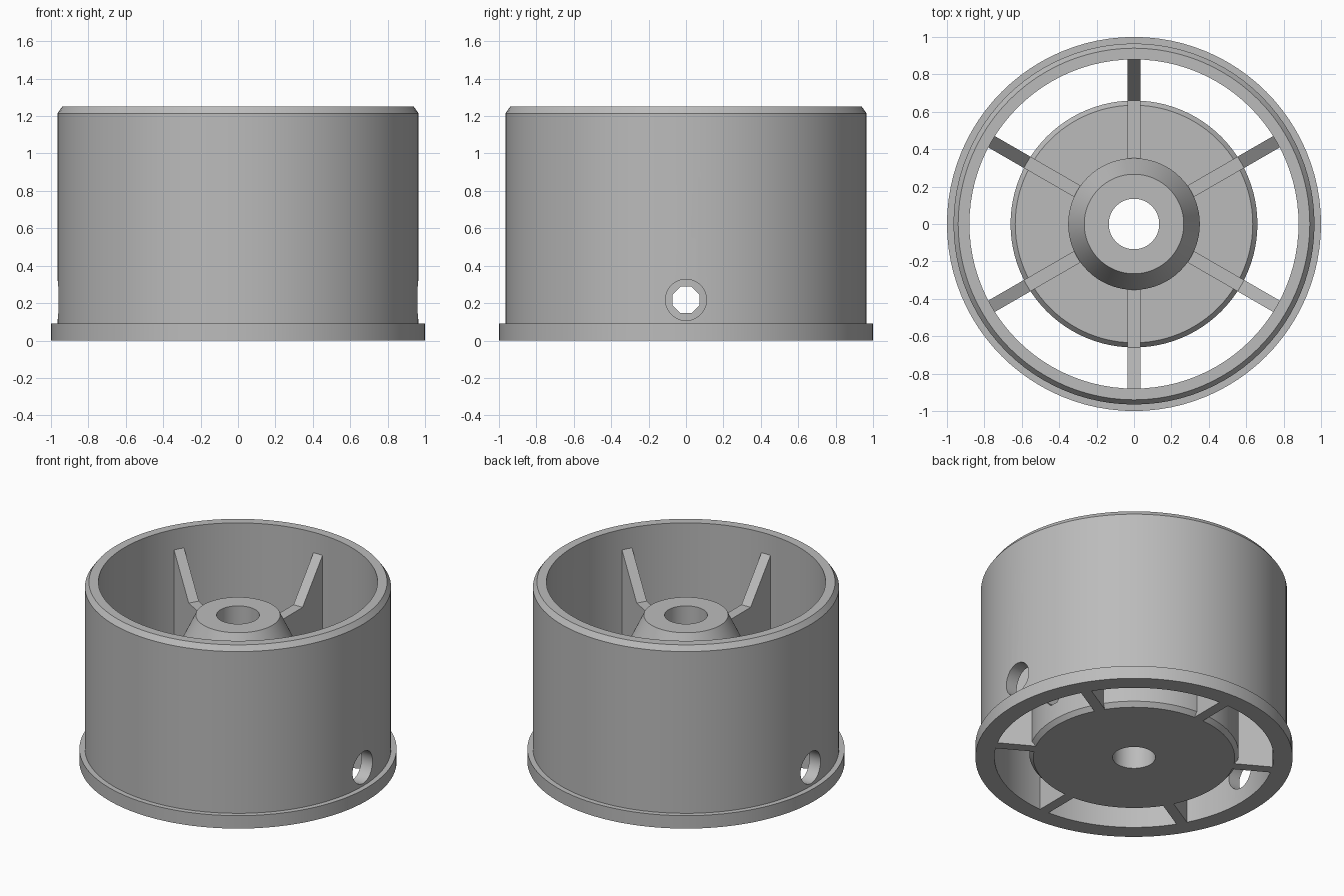
import bpy, bmesh, math
from mathutils import Matrix, Vector

cube = bpy.data.objects.get("Cube")
if cube:
    bpy.data.objects.remove(cube, do_unlink=True)

grey = bpy.data.materials.new("grey_plastic")
grey.use_nodes = True
colour = (0.5, 0.5, 0.5, 1)
grey.diffuse_color = colour
grey.node_tree.nodes["Principled BSDF"].inputs["Base Color"].default_value = colour


def make_object(name, bm):
    bmesh.ops.recalc_face_normals(bm, faces=bm.faces)
    mesh = bpy.data.meshes.new(name)
    bm.to_mesh(mesh)
    bm.free()
    mesh.materials.append(grey)
    obj = bpy.data.objects.new(name, mesh)
    bpy.context.collection.objects.link(obj)
    return obj


def activate(obj):
    bpy.ops.object.select_all(action='DESELECT')
    obj.select_set(True)
    bpy.context.view_layer.objects.active = obj


def lathe(name, profile, steps=96):
    """Spin a closed (radius, height) profile about z."""
    bm = bmesh.new()
    verts = [bm.verts.new((r, 0, z)) for r, z in profile]
    edges = [bm.edges.new((a, b)) for a, b in zip(verts, verts[1:] + verts[:1])]
    bmesh.ops.spin(bm, geom=verts + edges, cent=(0, 0, 0), axis=(0, 0, 1),
                   angle=math.tau, steps=steps, use_merge=True)
    bmesh.ops.remove_doubles(bm, verts=bm.verts, dist=1e-5)
    return make_object(name, bm)


def drill_along_x(obj, radius, sides, z):
    """Cut a straight cross hole through both sides."""
    bm = bmesh.new()
    spin = Matrix.Rotation(math.pi / sides, 4, 'Z')
    turn = Matrix.Rotation(math.pi / 2, 4, 'Y')
    bmesh.ops.create_cone(bm, cap_ends=True, segments=sides, radius1=radius,
                          radius2=radius, depth=3,
                          matrix=Matrix.Translation((0, 0, z)) @ turn @ spin)
    cutter = make_object("hole_cutter", bm)
    cutter.hide_render = True
    activate(obj)
    mod = obj.modifiers.new("cross_hole", 'BOOLEAN')
    mod.operation = 'DIFFERENCE'
    mod.solver = 'EXACT'
    mod.object = cutter
    bpy.ops.object.modifier_apply(modifier=mod.name)
    bpy.data.objects.remove(cutter, do_unlink=True)


def smooth(obj):
    activate(obj)
    bpy.ops.object.shade_smooth_by_angle(angle=math.radians(25))


# Outer drum with bottom flange and chamfered top lip
rim = lathe("rim", [(0.88, 0), (1, 0), (1, 0.09), (0.965, 0.09),
                    (0.965, 1.215), (0.94, 1.25), (0.88, 1.25)])
hole_z = 0.217
drill_along_x(rim, 0.11, 32, hole_z)
smooth(rim)

# Hub: chamfered disc, boss and tapered nose around the bore
hub = lathe("hub", [(0.135, 0), (0.635, 0), (0.66, 0.03), (0.66, 0.405),
                    (0.635, 0.435), (0.352, 0.435), (0.352, 0.84),
                    (0.266, 1.02), (0.135, 1.02)])
drill_along_x(hub, 0.077, 8, hole_z)
smooth(hub)

# Six ribs joining hub and rim
rib_outline = [(0.34, 0.4), (0.34, 0.83), (0.66, 0.83), (0.885, 1.115),
               (0.885, 0), (0.63, 0), (0.63, 0.4)]
thickness = 0.07
for i in range(6):
    bm = bmesh.new()
    face = bm.faces.new([bm.verts.new((r, -thickness / 2, z)) for r, z in rib_outline])
    extruded = bmesh.ops.extrude_face_region(bm, geom=[face])["geom"]
    bmesh.ops.translate(bm, vec=Vector((0, thickness, 0)),
                        verts=[g for g in extruded if isinstance(g, bmesh.types.BMVert)])
    bmesh.ops.rotate(bm, verts=bm.verts, cent=(0, 0, 0),
                     matrix=Matrix.Rotation(math.radians(30 + 60 * i), 3, 'Z'))
    make_object(f"rib_{i + 1}", bm)
